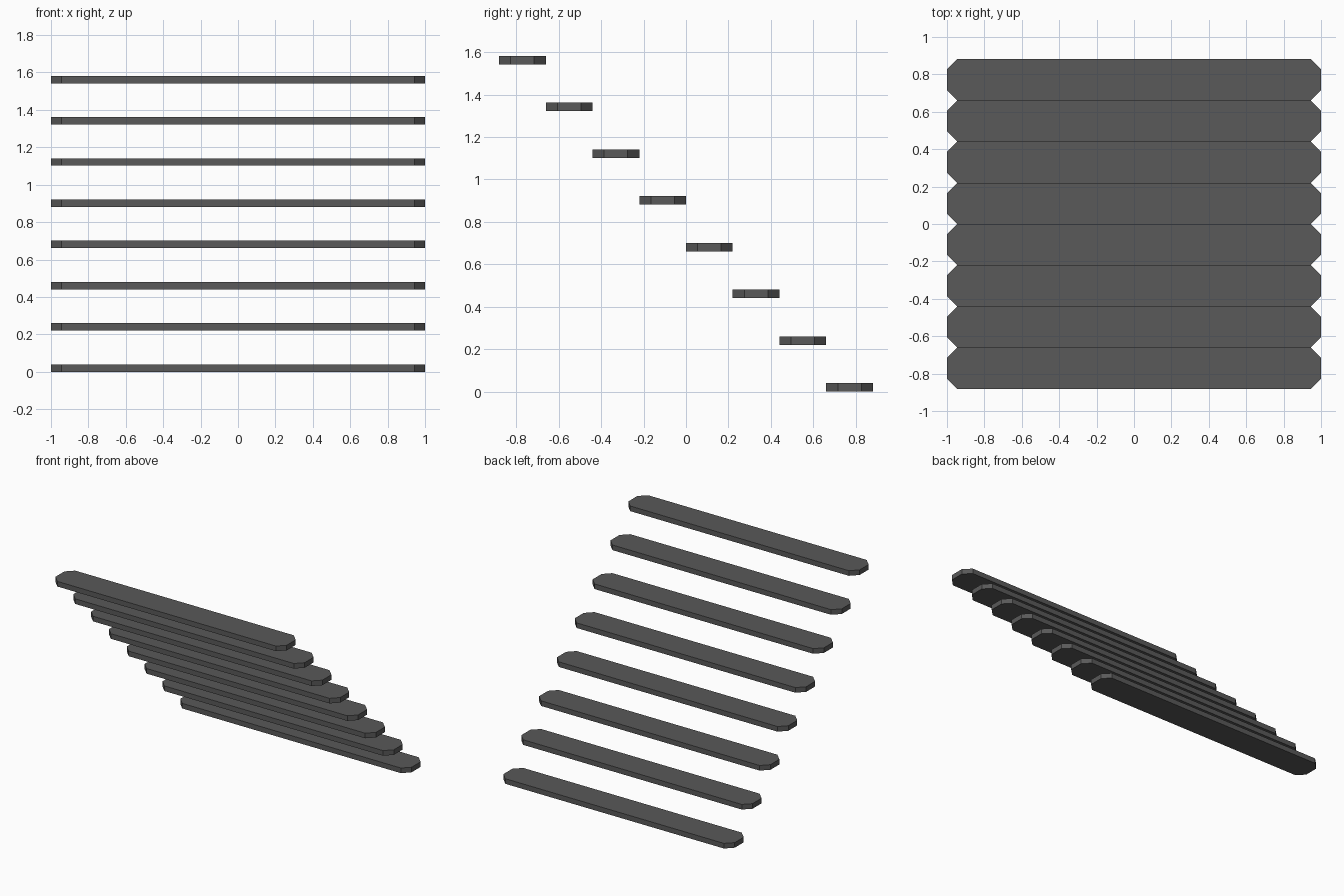
import bpy, bmesh

if "Cube" in bpy.data.objects:
    bpy.data.objects.remove(bpy.data.objects["Cube"])

COUNT = 8
PITCH = 0.2203      # step width and rise
THICK = 0.04
CUT = 0.055         # clipped corner size

mat = bpy.data.materials.new("dark_grey")
mat.diffuse_color = (0.1, 0.1, 0.1, 1)
mat.use_nodes = True
mat.node_tree.nodes["Principled BSDF"].inputs["Base Color"].default_value = mat.diffuse_color


def make_step(name, y, z):
    """Flat plank with clipped corners, resting at height z."""
    hx, hy = 1.0, PITCH / 2
    outline = [(hx, -hy + CUT), (hx, hy - CUT), (hx - CUT, hy), (-hx + CUT, hy),
               (-hx, hy - CUT), (-hx, -hy + CUT), (-hx + CUT, -hy), (hx - CUT, -hy)]
    bm = bmesh.new()
    base = bm.faces.new([bm.verts.new((px, py, 0)) for px, py in outline])
    ext = bmesh.ops.extrude_face_region(bm, geom=[base], use_keep_orig=True)
    top = [v for v in ext["geom"] if isinstance(v, bmesh.types.BMVert)]
    bmesh.ops.translate(bm, verts=top, vec=(0, 0, THICK))
    bmesh.ops.recalc_face_normals(bm, faces=bm.faces)
    mesh = bpy.data.meshes.new(name)
    bm.to_mesh(mesh)
    bm.free()
    mesh.materials.append(mat)
    obj = bpy.data.objects.new(name, mesh)
    obj.location = (0, y, z)
    bpy.context.collection.objects.link(obj)


# Steps rise from back to front
for i in range(COUNT):
    make_step(f"step_{i + 1}", ((COUNT - 1) / 2 - i) * PITCH, i * PITCH)
